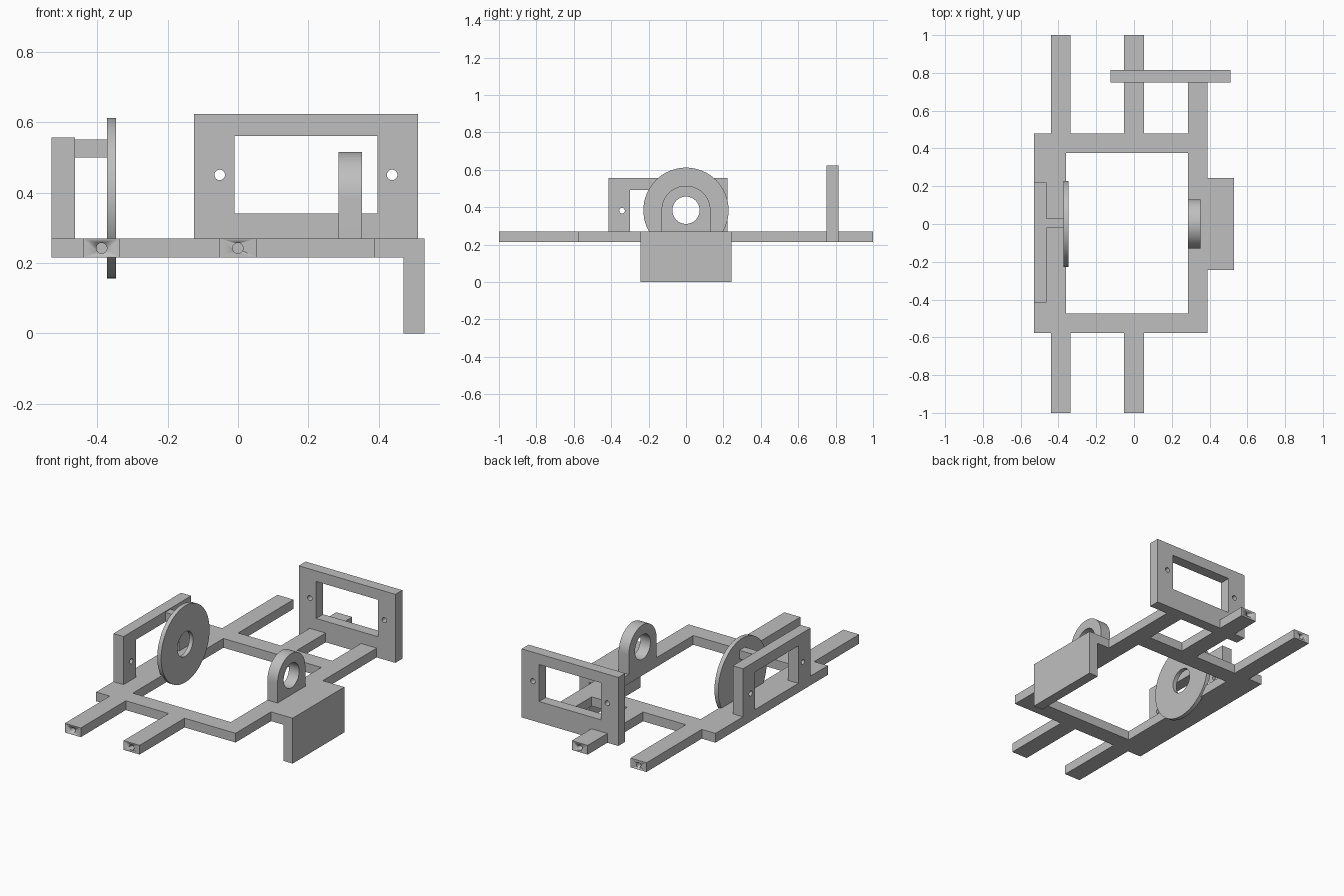
import bpy
from math import cos, sin, pi, radians
from mathutils import Matrix

cube = bpy.data.objects.get("Cube")
if cube:
    bpy.data.objects.remove(cube)

grey = bpy.data.materials.new("plain grey")
grey.use_nodes = True
GREY = (0.52, 0.52, 0.52, 1)
grey.diffuse_color = GREY
grey.node_tree.nodes["Principled BSDF"].inputs["Base Color"].default_value = GREY

# Drawing planes: local (u, v, thickness) to world, for plates facing z, x or y
PLANES = {
    "z": Matrix.Identity(4),
    "x": Matrix(((0, 0, 1, 0), (1, 0, 0, 0), (0, 1, 0, 0), (0, 0, 0, 1))),
    "y": Matrix(((1, 0, 0, 0), (0, 0, -1, 0), (0, 1, 0, 0), (0, 0, 0, 1))),
}


def rect(u0, u1, v0, v1):
    return [(u0, v0), (u1, v0), (u1, v1), (u0, v1)]


def arc(u, v, r, sweep=2 * pi, n=64):
    return [(u + r * cos(sweep * i / n), v + r * sin(sweep * i / n)) for i in range(n)]


def plate(name, axis, start, end, *loops):
    """Extrude an outline (first loop) with holes (other loops) along an axis."""
    curve = bpy.data.curves.new(name, "CURVE")
    curve.dimensions = "2D"
    curve.fill_mode = "BOTH"
    curve.extrude = (end - start) / 2
    for loop in loops:
        spline = curve.splines.new("POLY")
        spline.points.add(len(loop) - 1)
        for point, (u, v) in zip(spline.points, loop):
            point.co = (u, v, 0, 1)
        spline.use_cyclic_u = True
    temp = bpy.data.objects.new(name + " outline", curve)
    bpy.context.collection.objects.link(temp)
    mesh = bpy.data.meshes.new_from_object(
        temp.evaluated_get(bpy.context.evaluated_depsgraph_get()))
    bpy.data.objects.remove(temp)
    bpy.data.curves.remove(curve)

    # Weld caps to walls, then move into place
    import bmesh
    bm = bmesh.new()
    bm.from_mesh(mesh)
    bmesh.ops.remove_doubles(bm, verts=bm.verts, dist=1e-5)
    middle = (start + end) / 2
    offset = {"x": (middle, 0, 0), "y": (0, middle, 0), "z": (0, 0, middle)}[axis]
    bmesh.ops.transform(bm, matrix=Matrix.Translation(offset) @ PLANES[axis], verts=bm.verts)
    bmesh.ops.recalc_face_normals(bm, faces=bm.faces)
    bm.to_mesh(mesh)
    bm.free()

    mesh.name = name
    mesh.materials.clear()
    mesh.materials.append(grey)
    obj = bpy.data.objects.new(name, mesh)
    bpy.context.collection.objects.link(obj)
    bpy.ops.object.select_all(action="DESELECT")
    obj.select_set(True)
    bpy.context.view_layer.objects.active = obj
    bpy.ops.object.shade_smooth_by_angle(angle=radians(30))
    return obj


LOW, TOP = 0.215, 0.27      # base frame underside and top
AXLE = 0.384                # height of the wheel axis
ARMS = [(-0.44, -0.335), (-0.053, 0.052)]

# Base frame: rectangle with long arms, a short rear arm and a side shelf
outline = [(-0.53, -0.577)]
for a, b in ARMS:
    outline += [(a, -0.577), (a, -1), (b, -1), (b, -0.577)]
outline += [(0.388, -0.577), (0.388, -0.243), (0.47, -0.243), (0.47, 0.243),
            (0.388, 0.243), (0.388, 0.75), (0.285, 0.75), (0.285, 0.48)]
for a, b in reversed(ARMS):
    outline += [(b, 0.48), (b, 1), (a, 1), (a, 0.48)]
outline.append((-0.53, 0.48))
frame = plate("base_frame", "z", LOW, TOP, outline, rect(-0.36, 0.285, -0.475, 0.377))

# Blind screw holes in the arm ends
for a, b in ARMS:
    for side in (-1, 1):
        cutter = plate("screw_hole_cutter", "y", side - 0.1, side + 0.1,
                       arc((a + b) / 2, 0.242, 0.015, n=24))
        cutter.hide_render = True
        cutter.hide_set(True)
        cut = frame.modifiers.new("screw hole", "BOOLEAN")
        cut.operation = "DIFFERENCE"
        cut.solver = "EXACT"
        cut.object = cutter
bpy.context.view_layer.update()
cut_mesh = bpy.data.meshes.new_from_object(
    frame.evaluated_get(bpy.context.evaluated_depsgraph_get()))
frame.modifiers.clear()
frame.data = cut_mesh
for obj in [o for o in bpy.data.objects if o.name.startswith("screw_hole_cutter")]:
    bpy.data.objects.remove(obj)

# Hanging side plate
plate("side_skirt", "x", 0.47, 0.53, rect(-0.243, 0.243, 0, TOP))


# Upright motor mounts: window with a screw hole on each side
def mount(name, axis, start, end, u, bottom, top, sill):
    head = top - 0.063
    screw = (sill + head) / 2
    plate(name, axis, start, end, rect(u, u + 0.636, bottom, top),
          rect(u + 0.115, u + 0.522, sill, head),
          arc(u + 0.073, screw, 0.015, n=24), arc(u + 0.563, screw, 0.015, n=24))


mount("rear_mount", "y", 0.75, 0.815, -0.125, LOW, 0.623, 0.34)
mount("side_mount", "x", -0.53, -0.463, -0.415, LOW, 0.556, TOP)

# Wheel disc and the stub that joins it to the side mount
plate("wheel_disc", "x", -0.372, -0.347, arc(0, AXLE, 0.228), arc(0, AXLE, 0.073))
plate("disc_stub", "x", -0.463, -0.371, rect(-0.022, 0.028, 0.499, 0.55))

# Arched bearing block on the side rail
arch = arc(0, AXLE, 0.131, pi, 32) + [(-0.131, AXLE), (-0.131, TOP), (0.131, TOP)]
plate("bearing_block", "x", 0.285, 0.352, arch, arc(0, AXLE, 0.073))
